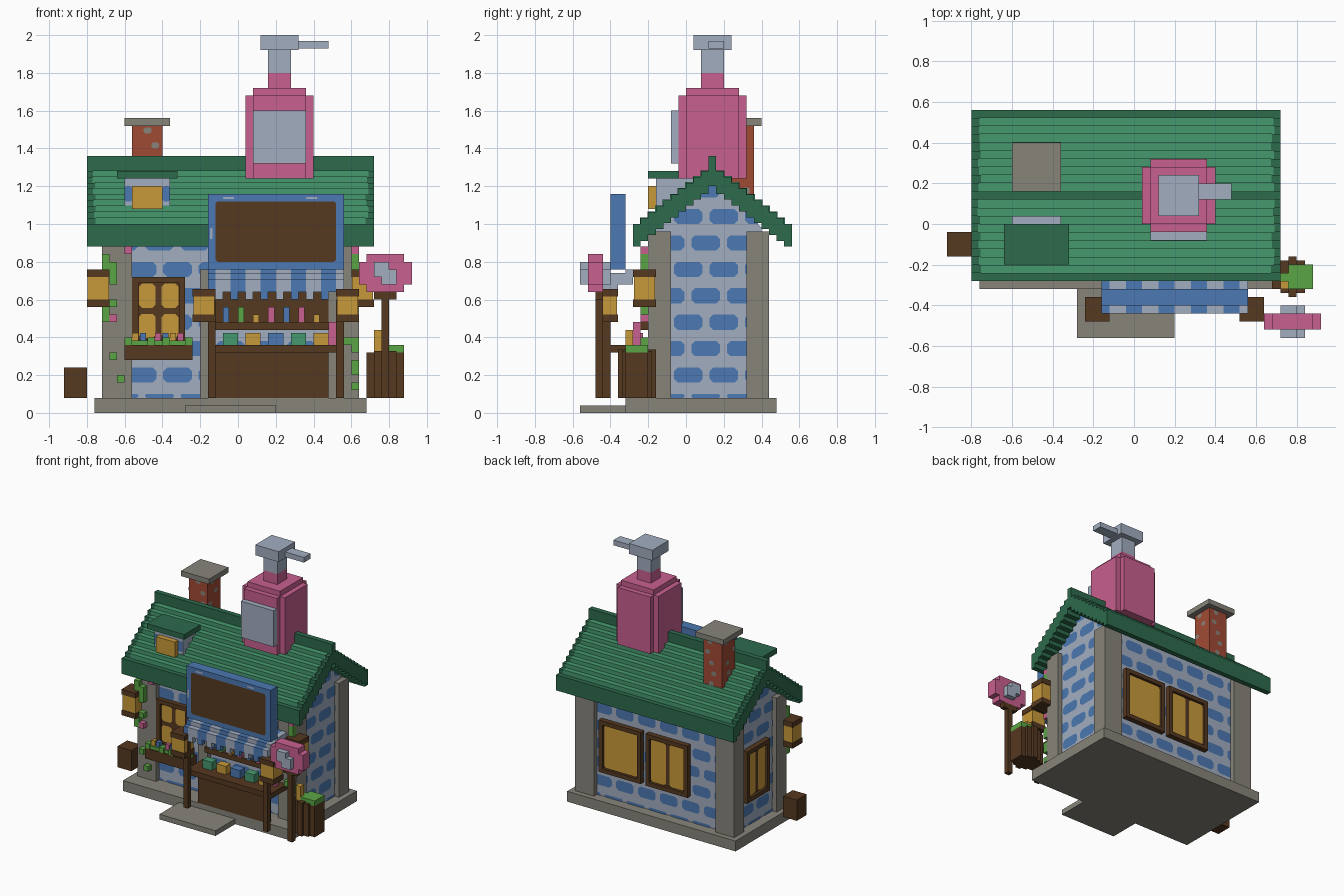
import bpy, bmesh, random
from mathutils import Matrix, Vector

random.seed(4)
U = 0.04  # grid unit: all part sizes are given in these blocks

if "Cube" in bpy.data.objects:
    bpy.data.objects.remove(bpy.data.objects["Cube"], do_unlink=True)


def material(name, hexcode):
    rgb = [int(hexcode[i:i + 2], 16) / 255 for i in (0, 2, 4)]
    color = [c / 12.92 if c < 0.04 else ((c + 0.055) / 1.055) ** 2.4 for c in rgb] + [1]
    mat = bpy.data.materials.new(name)
    mat.use_nodes = True
    mat.diffuse_color = color
    mat.node_tree.nodes["Principled BSDF"].inputs["Base Color"].default_value = color
    return mat


stone = material("warm grey stone", "87847a")
pale = material("pale blue grey", "a2aec0")
blue = material("brick blue", "4c78b2")
dark_green = material("dark roof green", "2d6b4d")
light_green = material("light roof green", "46996f")
pink = material("pink", "c8608f")
brown = material("dark wood", "553820")
yellow = material("lamp yellow", "c99a3a")
leaf = material("leaf green", "5ba545")
red = material("chimney red", "a04a34")


def finish(name, mat, bm):
    mesh = bpy.data.meshes.new(name)
    bm.to_mesh(mesh)
    bm.free()
    mesh.materials.append(mat)
    obj = bpy.data.objects.new(name, mesh)
    bpy.context.collection.objects.link(obj)
    return obj


def boxes(name, mat, *spans):
    """One object from blocks given as (x0, x1, y0, y1, z0, z1)."""
    bm = bmesh.new()
    for s in spans:
        lo, hi = Vector(s[0::2]) * U, Vector(s[1::2]) * U
        size = Matrix.Diagonal((hi - lo).to_4d())
        size[3][3] = 1
        bmesh.ops.create_cube(bm, size=1, matrix=Matrix.Translation((lo + hi) / 2) @ size)
    return finish(name, mat, bm)


def plates(name, mat, place, rects, cut=0.4, lift=0.1):
    """Thin plates with cut corners, lifted off the surface described by place."""
    bm = bmesh.new()
    for a, b, c, d in rects:
        k = min(cut, (b - a) / 3, (d - c) / 3)
        ring = [(a + k, c), (b - k, c), (b, c + k), (b, d - k),
                (b - k, d), (a + k, d), (a, d - k), (a, c + k)]
        bm.faces.new([bm.verts.new(Vector(place(u, v, lift)) * U) for u, v in ring])
    return finish(name, mat, bm)


def sides(x0, x1, y0, y1):
    """Maps from (across, up, outward) to space for the four sides of a block."""
    return {"front": lambda u, v, d: (u, y0 - d, v),
            "back": lambda u, v, d: (-u, y1 + d, v),
            "right": lambda u, v, d: (x1 + d, u, v),
            "left": lambda u, v, d: (x0 - d, -u, v)}


# Footing, step and corner posts
boxes("footing", stone, (-19, 17, -8, 12, 0, 2))
boxes("front_step", stone, (-7, 5, -14, -8, 0, 1))
boxes("corner_posts", stone, *[(x, x + 4, y, y + 3, 2, 24) for x in (-18, 12) for y in (-5, 8)])
boxes("middle_post", stone, (-5, -3, -5, -3, 2, 19))

# House body with gables
bm = bmesh.new()
profile = [(-4, 2), (10, 2), (10, 24.5), (3.5, 31), (-4, 24.5)]
end = bm.faces.new([bm.verts.new((-17 * U, y * U, z * U)) for y, z in profile])
moved = bmesh.ops.extrude_face_region(bm, geom=[end])["geom"]
bmesh.ops.translate(bm, vec=(32 * U, 0, 0), verts=[v for v in moved if isinstance(v, bmesh.types.BMVert)])
bmesh.ops.recalc_face_normals(bm, faces=bm.faces)
finish("house_walls", pale, bm)

# Bricks on all four walls, trimmed under the gables
wall = sides(-17, 15, -4, 10)
limits = {"front": (-17, 15), "back": (-15, 17), "right": (-4, 10), "left": (-10, 4)}
for side, (start, stop) in limits.items():
    rects = []
    gable = side in ("right", "left")
    for row in range(9 if gable else 7):
        low = 0.5 + 3.5 * row
        high = low + 2
        lo, hi = start, stop
        if gable:
            reach = (32 - high) / 0.78
            mid = 3.5 if side == "right" else -3.5
            lo, hi = max(lo, mid - reach), min(hi, mid + reach)
        u = start - 2.3 * (row % 2)
        while u < hi:
            a, b = max(u, lo), min(u + 3.8, hi)
            if b - a > 0.5:
                rects.append((a, b, max(low, 2), high))
            u += 4.7
    plates(side + "_bricks", blue, wall[side], rects, 0.5)

# Stepped roof: dark slabs with lighter tile courses on them
tops = [34] + [32 - k * 7 / 9 for k in range(10)]
slabs, tiles = [(-20, 18, 3, 4, 30, 34)], []
for k in range(1, 11):
    for y, out in ((3 - k, -0.1), (3 + k, 0.1)):
        slabs.append((-20, 18, y, y + 1, tops[k] - 3, tops[k]))
        if k < 10:
            left, right = random.uniform(0.7, 1.2), random.uniform(0.7, 1.2)
            tiles.append((left - 20, 18 - right, y + min(out, 0), y + 1 + max(out, 0),
                          tops[k + 1], tops[k] + 0.1))
boxes("roof_slabs", dark_green, *slabs)
boxes("roof_tiles", light_green, *tiles)

# Chimney
boxes("chimney", red, (-14, -10, 5, 9, 26, 38))
boxes("chimney_cap", stone, (-15, -9, 4, 10, 38, 39))
for side, place in sides(-14, -10, 5, 9).items():
    base = {"front": -14, "back": 10, "right": 5, "left": -9}[side]
    spots = []
    for z in (29, 31, 33, 35, 37):
        u = base + random.uniform(0, 3)
        spots.append((u, u + 1, z, z + 0.8))
    plates("chimney_stones_" + side, stone, place, spots, 0.2)

# Dormer
boxes("dormer", pale, (-15, -9, -4, 1, 25, 31))
boxes("dormer_roof", dark_green, (-16, -8, -5, 0, 31, 32))
boxes("dormer_window", yellow, (-14, -10, -5, -4, 27, 30))
plates("dormer_bricks", blue, sides(-15, -9, -4, 1)["front"],
       [(-15, -14, 28, 30), (-10, -9, 28, 30), (-14, -11, 26, 27), (-10.6, -9, 26, 27)], 0.2)

# Pump bottle on the roof
boxes("bottle_body", pink, (1, 10, 0, 7, 31, 42), (2, 9, -1, 8, 31, 42),
      (2, 9, 0, 7, 42, 43), (4, 7, 2, 5, 43, 45))
boxes("bottle_label", pale, (2, 9, -2, -1, 33, 40))
boxes("bottle_pump", pale, (4, 7, 2, 5, 45, 48), (3, 8, 1, 6, 48, 50), (8, 12, 3, 5, 48.2, 49.2))

# Shop sign
boxes("sign_board", blue, (-4, 14, -10, -8, 19, 29))
sign = sides(-4, 14, -10, -8)["front"]
plates("sign_panel", brown, sign, [(-3, 13, 20, 28)], 0.3)
plates("sign_glints", pale, sign, [(-2, -0.5, 28.3, 28.6), (9, 10.5, 28.3, 28.6), (-3.7, -3.4, 23, 24.5)])

# Striped awning with a notched fringe
stripes = {pale: [], blue: []}
for x in range(-4, 14):
    column = stripes[blue if (x + 3) // 2 % 2 else pale]
    column += [(x, x + 1, -8, -4, 18, 19), (x, x + 1, -10, -7, 17, 18.5), (x, x + 1, -11, -9, 16, 17.7)]
    if x % 2:
        column.append((x, x + 1, -11, -10, 15, 16))
boxes("awning_pale_stripes", pale, *stripes[pale])
boxes("awning_blue_stripes", blue, *stripes[blue])

# Counter, back shelf and goods
boxes("counter_posts", brown, *[(x, x + 1, -11, -10, 2, 15) for x in (-4, 13)])
boxes("counter", brown, (-4, 14, -10, -5, 8, 9), (-3, 12, -8, -7, 2, 8))
boxes("shelf", brown, (-3, 13, -5, -4, 11, 16), (-3, 13, -6, -5, 11, 12))
for i, mat in enumerate((blue, leaf, yellow, pink, blue, pink, yellow)):
    x = -2 + 2 * i
    boxes(f"shelf_bottle_{i}", mat, (x, x + 0.8, -6, -5, 12, 13 if mat is yellow else 14))
for i, mat in enumerate((light_green, yellow, blue, light_green, yellow)):
    x = -2 + 3 * i
    boxes(f"counter_goods_{i}", mat, (x, x + 2, -8, -6.5, 9, 10.6))
boxes("counter_bottle", pink, (12, 13, -7, -6, 9, 12))


# Windows: raised rim, backing board and glowing panes
def window(name, side, u0, u1, v0, v1, cols, rows):
    place = wall[side]

    def bar(a, b, c, d, depth):
        p, q = place(a, c, 0), place(b, d, depth)
        return [f(p[i], q[i]) for i in range(3) for f in (min, max)]

    boxes(name + "_frame", brown, bar(u0, u1, v0, v1, 0.5),
          bar(u0, u0 + 0.8, v0, v1, 1), bar(u1 - 0.8, u1, v0, v1, 1),
          bar(u0, u1, v0, v0 + 0.8, 1), bar(u0, u1, v1 - 0.8, v1, 1))
    w, h = (u1 - u0 - 1) / cols, (v1 - v0 - 1) / rows
    rects = [(u0 + 0.9 + w * i, u0 + 0.1 + w * (i + 1), v0 + 0.9 + h * j, v0 + 0.1 + h * (j + 1))
             for i in range(cols) for j in range(rows)]
    plates(name + "_panes", yellow, place, rects, 0.4, 0.6)


window("front_window", "front", -14, -7, 9, 18, 2, 2)
window("back_window_left", "back", -1, 8, 7, 17, 2, 1)
window("back_window_right", "back", -11, -2, 7, 17, 1, 1)
window("side_window", "left", -7, 0, 7, 17, 2, 1)

# Flower box under the front window
boxes("flower_box", brown, (-15, -6, -7, -4, 7, 9))
boxes("flower_box_leaves", leaf, (-15, -6, -6.8, -5, 9, 9.6), *[(x, x + 1, -7, -6, 9, 10) for x in (-15, -12, -10, -7)])
for name, mat, spots in (("yellow", yellow, (-14, -9)), ("blue", blue, (-13, -10)), ("pink", pink, (-11, -8))):
    boxes(name + "_box_flowers", mat, *[(x, x + 0.8, -6.5, -5.7, 9.6, 10.6) for x in spots])


# Lanterns
def lantern(name, x, y, z, glass):
    top = z + 1 + glass
    boxes(name + "_caps", brown, (x, x + 3, y, y + 3, z, z + 1), (x, x + 3, y, y + 3, top, top + 1))
    boxes(name + "_glass", yellow, (x + 0.1, x + 2.9, y + 0.1, y + 2.9, z + 1, top))


lantern("left_wall_lantern", -20, -7, 14, 3)
lantern("right_wall_lantern", 15, -7, 14, 3)
lantern("left_counter_lantern", -6, -12, 12, 2.4)
lantern("right_counter_lantern", 13, -12, 12, 2.4)

# Climbing ivy on the front posts
ivy = ((-18, 19, 2), (-17, 17, 3), (-18, 12, 3), (-17, 7, 1), (-16, 4, 1), (-17, 14, 1),
       (15, 19, 2), (15, 5, 2), (15, 8, 2), (14, 9, 1), (14, 12, 2), (15, 3, 1))
boxes("ivy", leaf, *[(x, x + 1, -6, -5, z, z + n) for x, z, n in ivy])
boxes("ivy_blossoms", pink, *[(x, x + 1, -6, -5, z, z + 1) for x, z in ((-15, 21), (-17, 12), (-18, 18), (15, 21), (15, 12))])

# Flower-shaped sign on a pole
boxes("flower_sign_pole", brown, (19, 20, -12, -11, 2, 16), (18, 21, -12, -11, 15, 16))
boxes("flower_sign_petals", pink, (17, 22, -13, -11, 16, 21), (16, 23, -13, -11, 17, 20))
boxes("flower_sign_heart", pale, (18, 20, -14, -10, 18, 20), (19, 21, -14, -10, 17, 19))

# Barrel planter and crate
boxes("barrel", brown, (17, 22, -8, -5, 2, 8), (18, 21, -8.5, -4.5, 2, 8.2), (19, 20, -9, -4, 2, 8.4))
boxes("barrel_leaves", leaf, (19, 22, -8, -5, 8, 9), (18, 19, -7, -6, 8, 9))
boxes("barrel_flower", yellow, (18, 19, -8, -7, 8, 11))
boxes("crate", brown, (-23, -20, -4, -1, 2, 6))
